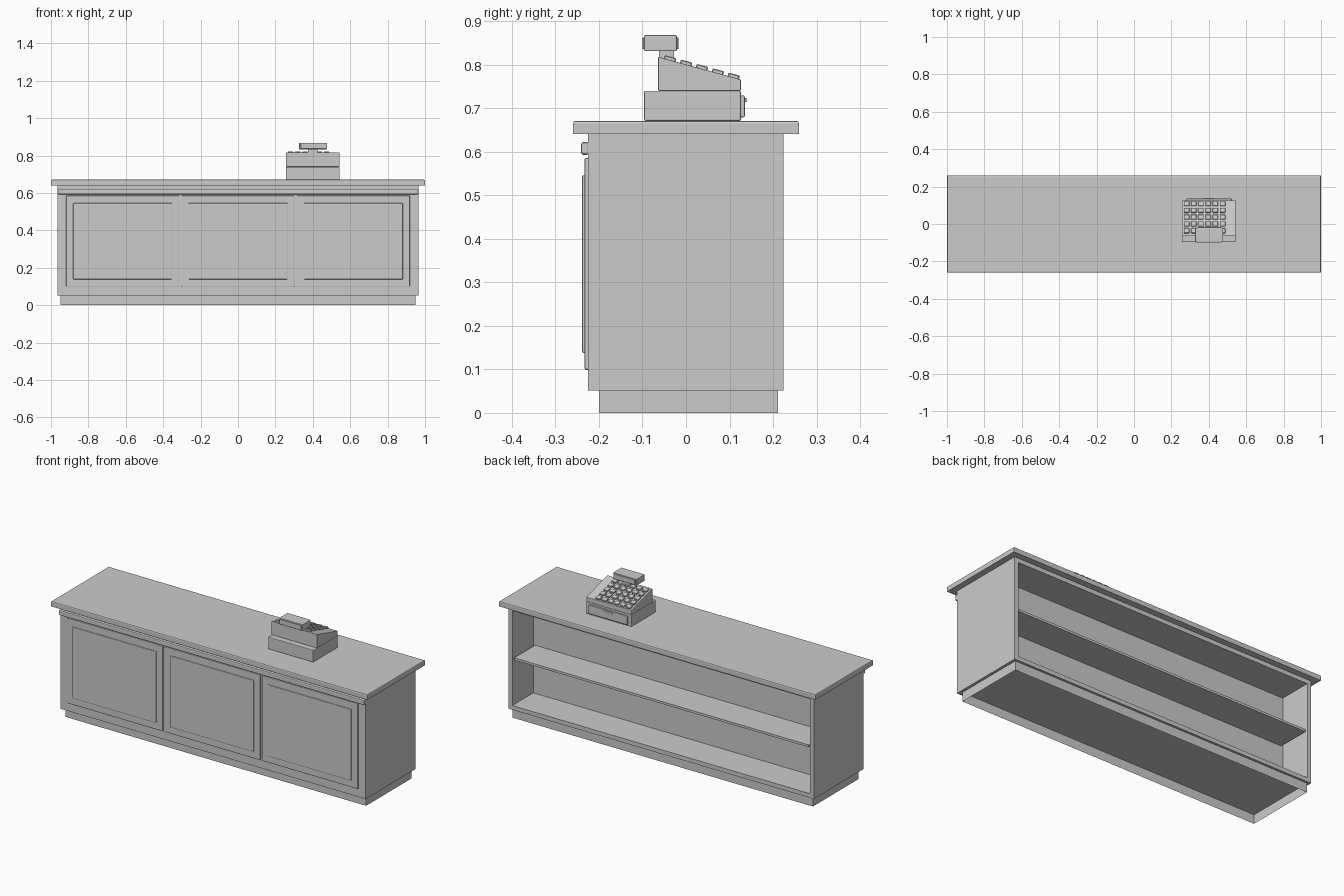
import bpy, bmesh
from math import atan2
from mathutils import Matrix

if "Cube" in bpy.data.objects:
    bpy.data.objects.remove(bpy.data.objects["Cube"])


def finish(name, bm, bevel=0, segments=2):
    bmesh.ops.recalc_face_normals(bm, faces=bm.faces[:])
    mesh = bpy.data.meshes.new(name)
    bm.to_mesh(mesh)
    bm.free()
    ob = bpy.data.objects.new(name, mesh)
    bpy.context.collection.objects.link(ob)
    if bevel:
        mod = ob.modifiers.new("edge_bevel", 'BEVEL')
        mod.width = bevel
        mod.segments = segments
    return ob


def add_box(bm, x, y, z):
    m = Matrix.Translation(((x[0] + x[1]) / 2, (y[0] + y[1]) / 2, (z[0] + z[1]) / 2))
    m = m @ Matrix.Diagonal((x[1] - x[0], y[1] - y[0], z[1] - z[0], 1))
    bmesh.ops.create_cube(bm, size=1, matrix=m)


def box(name, x, y, z, bevel=0, segments=2):
    bm = bmesh.new()
    add_box(bm, x, y, z)
    return finish(name, bm, bevel, segments)


# Plinth, open underneath
bm = bmesh.new()
add_box(bm, (-0.95, 0.95), (-0.2, 0.211), (0, 0.052))
bm.faces.ensure_lookup_table()
bmesh.ops.delete(bm, geom=[min(bm.faces, key=lambda f: f.calc_center_median().z)], context='FACES')
finish("plinth", bm)

# Cabinet body with a recess in the back
bm = bmesh.new()
add_box(bm, (-0.965, 0.965), (-0.225, 0.224), (0.052, 0.641))
back = max(bm.faces, key=lambda f: f.calc_center_median().y)
bmesh.ops.inset_region(bm, faces=[back], thickness=0.034)
new = bmesh.ops.extrude_discrete_faces(bm, faces=[back])["faces"]
bmesh.ops.translate(bm, verts=new[0].verts[:], vec=(0, -0.19, 0))
finish("cabinet_body", bm)
box("shelf", (-0.931, 0.931), (0.034, 0.222), (0.338, 0.351))

# Counter top with eased upper edges
bm = bmesh.new()
add_box(bm, (-1, 1), (-0.26, 0.26), (0.641, 0.671))
top_edges = [e for e in bm.edges if all(v.co.z > 0.66 for v in e.verts)]
bmesh.ops.bevel(bm, geom=top_edges, offset=0.006, segments=2, profile=0.5, affect='EDGES')
finish("counter_top", bm)

# Front moulding and three raised panels
box("front_moulding", (-0.965, 0.965), (-0.241, -0.223), (0.593, 0.622), 0.005)
for i, cx in enumerate((-0.617, 0, 0.617)):
    box(f"front_panel_{i + 1}", (cx - 0.302, cx + 0.302), (-0.233, -0.22), (0.099, 0.586), 0.004)
    box(f"panel_field_{i + 1}", (cx - 0.265, cx + 0.265), (-0.239, -0.228), (0.138, 0.546), 0.004)

# Cash register base and drawer
box("register_base", (0.257, 0.543), (-0.096, 0.126), (0.671, 0.74), 0.003)
box("drawer_front", (0.277, 0.523), (0.12, 0.135), (0.679, 0.729), 0.003)
box("drawer_pull", (0.37, 0.43), (0.132, 0.139), (0.714, 0.724), 0.002)

# Sloping keyboard housing: side profile extruded along x
bm = bmesh.new()
y0, y1, z0, z1 = -0.064, 0.126, 0.818, 0.766
profile = [(y0, 0.74), (y1, 0.74), (y1, z1), (y0, z0)]
face = bm.faces.new([bm.verts.new((0.257, y, z)) for y, z in profile])
ext = bmesh.ops.extrude_face_region(bm, geom=[face])["geom"]
bmesh.ops.translate(bm, verts=[g for g in ext if isinstance(g, bmesh.types.BMVert)], vec=(0.286, 0, 0))
finish("keyboard_housing", bm, 0.002)

# Grid of keys on the slope
slope = atan2(z1 - z0, y1 - y0)
bm = bmesh.new()
for row in range(5):
    y = -0.037 + row * 0.0365
    z = z0 + (y - y0) * (z1 - z0) / (y1 - y0)
    for col in range(6):
        m = (Matrix.Translation((0.281 + col * 0.0385, y, z + 0.001))
             @ Matrix.Rotation(slope, 4, 'X') @ Matrix.Diagonal((0.029, 0.027, 0.014, 1)))
        bmesh.ops.create_cube(bm, size=1, matrix=m)
finish("register_keys", bm, 0.002, 1)

# Display on its neck, with a screen on both sides
box("display_neck", (0.375, 0.425), (-0.062, -0.028), (0.8, 0.835))
box("display", (0.327, 0.476), (-0.096, -0.021), (0.831, 0.868), 0.003)
for side, y in (("customer", (-0.1, -0.09)), ("cashier", (-0.027, -0.017))):
    box(f"{side}_screen", (0.335, 0.468), y, (0.836, 0.863), 0.001, 1)
